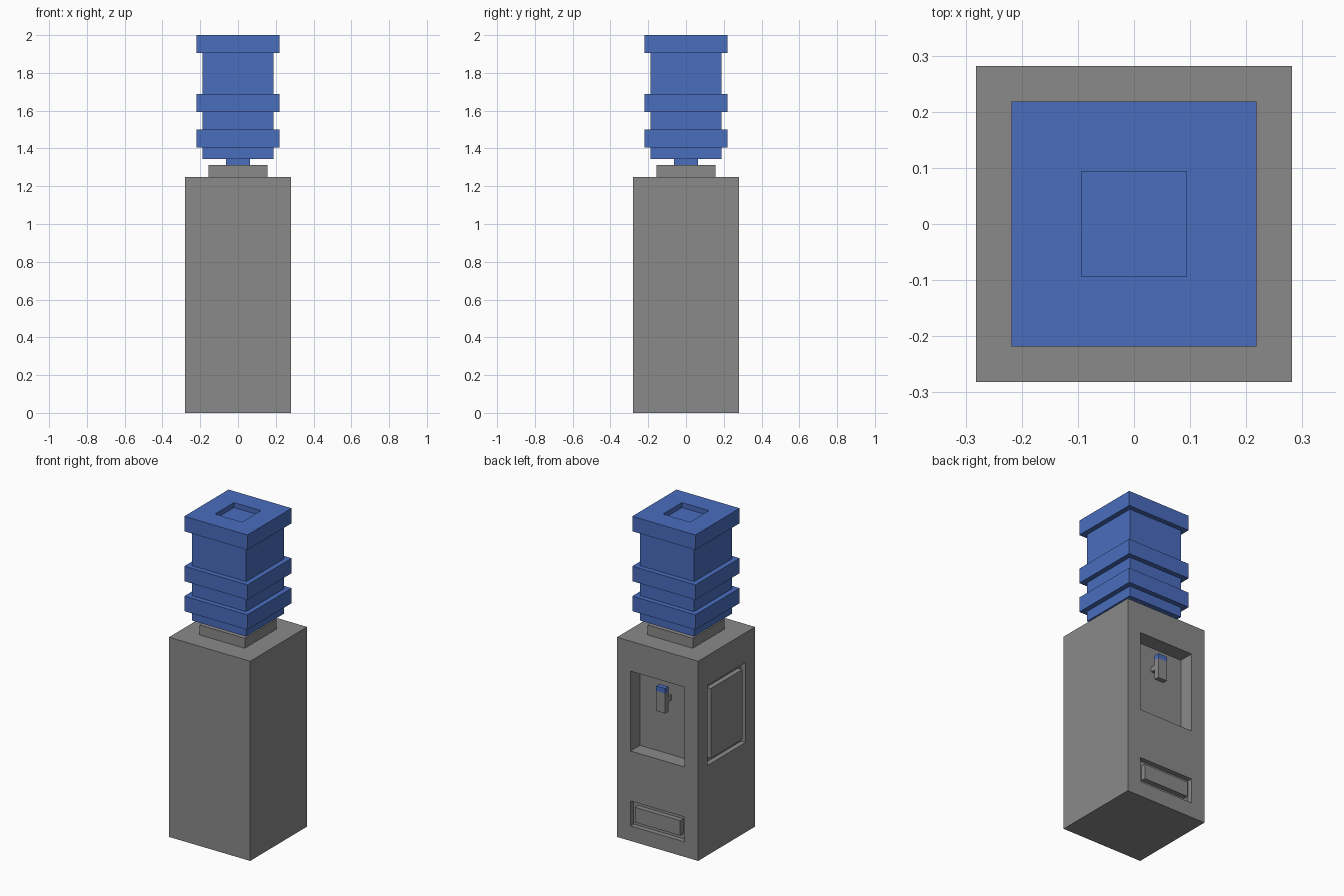
import bpy, bmesh

if "Cube" in bpy.data.objects:
    bpy.data.objects.remove(bpy.data.objects["Cube"])

U = 1 / 32  # the model sits on a 1/32 unit lattice


def material(name, rgb):
    m = bpy.data.materials.new(name)
    m.diffuse_color = (*rgb, 1)
    m.use_nodes = True
    m.node_tree.nodes["Principled BSDF"].inputs["Base Color"].default_value = m.diffuse_color
    return m


GREY = material("cabinet grey", (0.254, 0.254, 0.254))
BLUE = material("bottle blue", (0.067, 0.153, 0.515))


def finish(name, bm, mat):
    bmesh.ops.recalc_face_normals(bm, faces=bm.faces)
    mesh = bpy.data.meshes.new(name)
    bm.to_mesh(mesh)
    bm.free()
    mesh.materials.append(mat)
    ob = bpy.data.objects.new(name, mesh)
    bpy.context.collection.objects.link(ob)
    return ob


def box(name, x, y, z, mat=GREY):
    """Box from (min, max) ranges given in lattice units."""
    bm = bmesh.new()
    bmesh.ops.create_cube(bm, size=1)
    for v in bm.verts:
        v.co = [U * (r[0] if c < 0 else r[1]) for c, r in zip(v.co, (x, y, z))]
    return finish(name, bm, mat)


def square_lathe(name, profile, mat):
    """Square cross-section swept up a list of (half width, z), capped at both ends."""
    bm = bmesh.new()
    rings = [[bm.verts.new((sx * h * U, sy * h * U, z * U))
              for sx, sy in ((-1, -1), (1, -1), (1, 1), (-1, 1))] for h, z in profile]
    for a, b in zip(rings, rings[1:]):
        for i in range(4):
            j = (i + 1) % 4
            bm.faces.new((a[i], a[j], b[j], b[i]))
    bm.faces.new(rings[0])
    bm.faces.new(rings[-1])
    return finish(name, bm, mat)


def cut(target, x, y, z):
    cutter = box("cutter", x, y, z)
    cutter.hide_render = True
    mod = target.modifiers.new("recess", 'BOOLEAN')
    mod.operation, mod.solver, mod.object = 'DIFFERENCE', 'EXACT', cutter
    bpy.context.view_layer.objects.active = target
    bpy.ops.object.modifier_apply(modifier=mod.name)
    bpy.data.objects.remove(cutter)


# Cabinet with tap niche, drip tray recess (back) and side panel recess (left)
cabinet = box("cabinet", (-9, 9), (-9, 9), (0, 40))
cut(cabinet, (-6, 6), (6, 10), (18, 34))
cut(cabinet, (-6, 6), (8, 10), (3, 8))
cut(cabinet, (-10, -8), (-6, 6), (18, 34))

# Plates flush with the cabinet faces, leaving a groove around them
box("lower_plate", (-5, 5), (8, 9), (4, 7))
box("side_panel", (-9, -8), (-5, 5), (19, 33))

# Tap
box("tap_stem", (-1, 1), (6, 7), (29, 30))
box("tap_body", (-1, 1), (7, 8), (27, 31))
box("tap_cap", (-1, 1), (7, 8), (31, 32), BLUE)

# Collar and water bottle with raised bands and a square dimple on top
box("collar", (-5, 5), (-5, 5), (40, 42))
square_lathe("bottle", [
    (2, 42), (2, 43), (6, 43),
    (6, 45), (7, 45), (7, 48), (6, 48),
    (6, 51), (7, 51), (7, 54), (6, 54),
    (6, 61), (7, 61), (7, 64),
    (3, 64), (3, 63)], BLUE)
